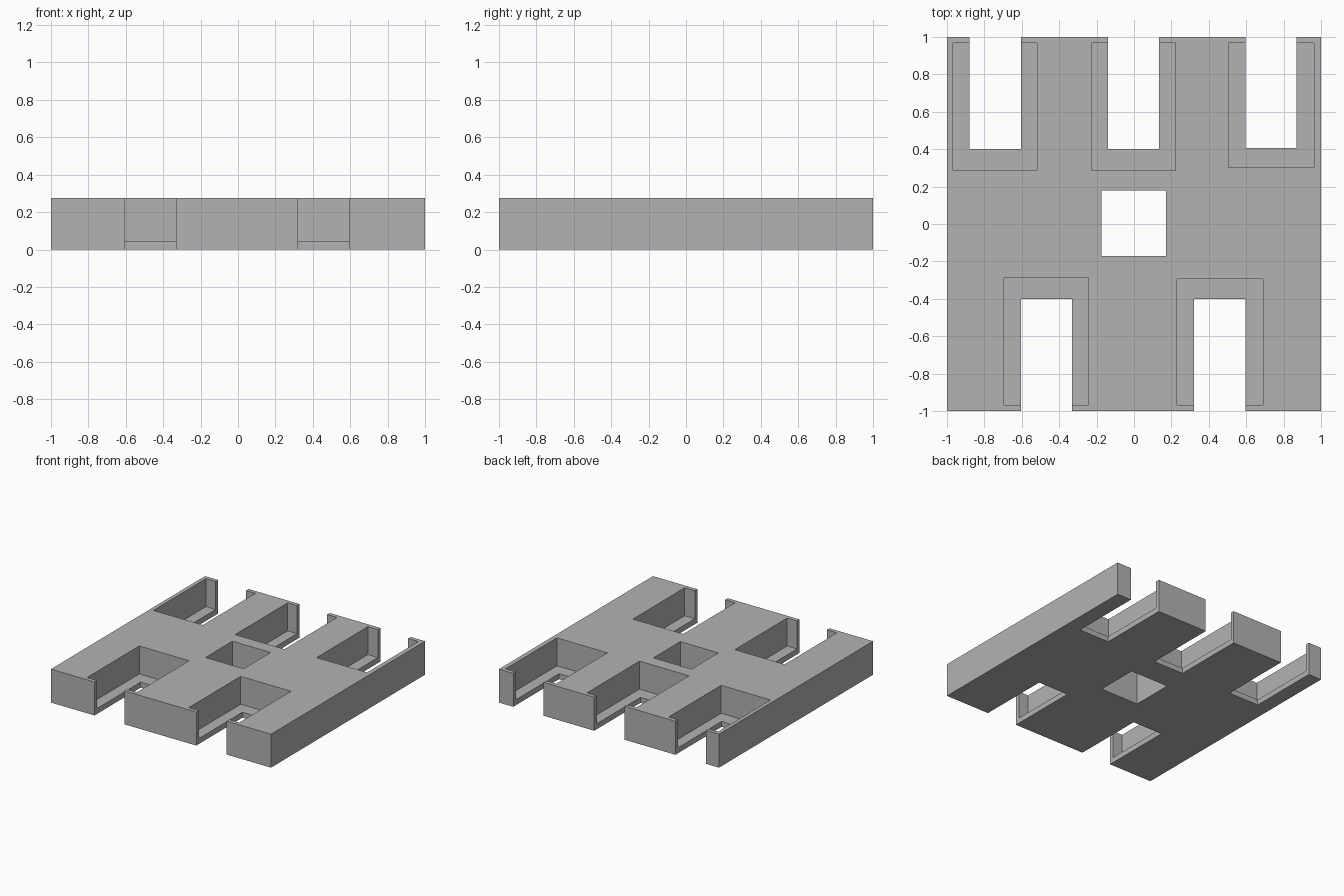
import bpy

cube = bpy.data.objects.get("Cube")
if cube:
    bpy.data.objects.remove(cube, do_unlink=True)

HEIGHT = 0.275
FLOOR = 0.045   # thickness left below each pocket
OVER = 0.1      # how far cutters reach past the plate

grey = bpy.data.materials.new("plain grey")
grey.use_nodes = True
colour = (0.45, 0.45, 0.45, 1)
grey.diffuse_color = colour
grey.node_tree.nodes["Principled BSDF"].inputs["Base Color"].default_value = colour


def box(name, x0, x1, y0, y1, z0, z1):
    bpy.ops.mesh.primitive_cube_add(size=1, location=((x0 + x1) / 2, (y0 + y1) / 2, (z0 + z1) / 2))
    ob = bpy.context.object
    ob.name = name
    ob.scale = (x1 - x0, y1 - y0, z1 - z0)
    bpy.ops.object.transform_apply(location=True, rotation=True, scale=True)
    ob.data.materials.append(grey)
    return ob


# Main plate
plate = box("slotted_plate", -1, 1, -1, 1, 0, HEIGHT)


def cut(*bounds):
    cutter = box("cutter", *bounds)
    cutter.hide_render = True
    bpy.context.view_layer.objects.active = plate
    mod = plate.modifiers.new("cut", 'BOOLEAN')
    mod.operation = 'DIFFERENCE'
    mod.solver = 'EXACT'
    mod.object = cutter
    bpy.ops.object.modifier_apply(modifier=mod.name)
    bpy.data.objects.remove(cutter, do_unlink=True)


# Each bay: side, slot x range, slot inner end, pocket x range, pocket inner end
bays = [
    (1, -0.88, -0.604, 0.40, -0.968, -0.519, 0.285),
    (1, -0.14, 0.134, 0.40, -0.226, 0.223, 0.285),
    (1, 0.595, 0.87, 0.405, 0.504, 0.962, 0.301),
    (-1, -0.604, -0.332, 0.40, -0.695, -0.242, 0.289),
    (-1, 0.321, 0.597, 0.40, 0.23, 0.689, 0.294),
]
for side, sx0, sx1, sy, px0, px1, py in bays:
    # Shallow-floored pocket, closed by a thin end wall
    y0, y1 = sorted((side * py, side * 0.967))
    cut(px0, px1, y0, y1, FLOOR, HEIGHT + OVER)
    # Open slot right through floor and end wall
    y0, y1 = sorted((side * sy, side * (1 + OVER)))
    cut(sx0, sx1, y0, y1, -OVER, HEIGHT + OVER)

# Square hole in the middle
cut(-0.175, 0.172, -0.172, 0.178, -OVER, HEIGHT + OVER)
